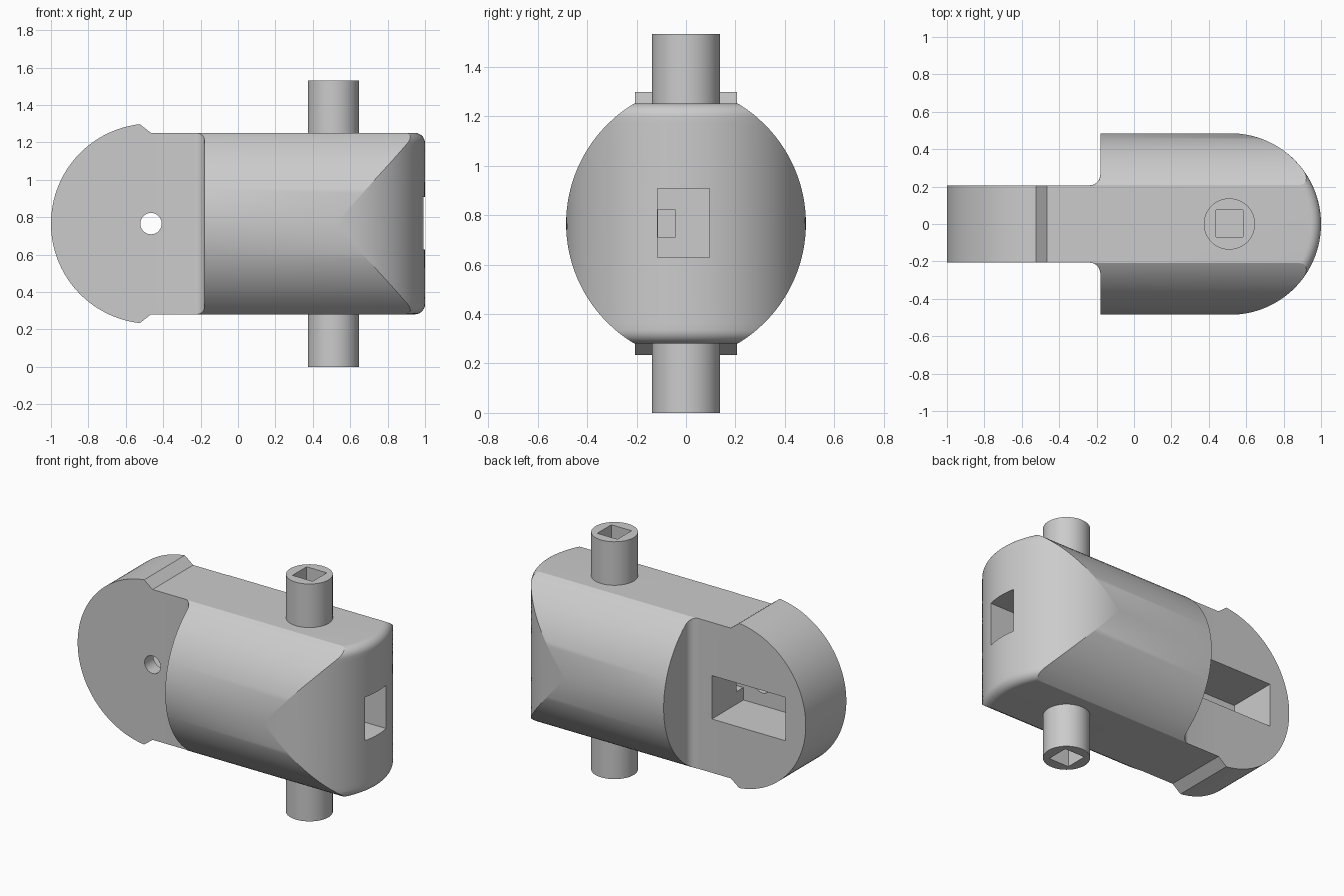
import bpy, bmesh
from math import sin, cos, acos, sqrt, pi, radians, asin

if "Cube" in bpy.data.objects:
    bpy.data.objects.remove(bpy.data.objects["Cube"], do_unlink=True)

MID = 0.766        # height of the long axis
HALF = 0.485       # half height of the body
TANG = 0.207       # half thickness of the hinge tang
JOIN = -0.465      # hinge axis, where tang disc meets body
SHOULDER = -0.18
FILLET = 0.055
NOSE_X = 0.515     # axis of the rounded nose
DISC = 0.535

grey = bpy.data.materials.new("light_grey")
grey.use_nodes = True
grey.diffuse_color = (0.6, 0.6, 0.6, 1)
grey.node_tree.nodes["Principled BSDF"].inputs["Base Color"].default_value = (0.6, 0.6, 0.6, 1)


def make(name, bm):
    bmesh.ops.recalc_face_normals(bm, faces=bm.faces)
    mesh = bpy.data.meshes.new(name)
    bm.to_mesh(mesh)
    bm.free()
    mesh.materials.append(grey)
    obj = bpy.data.objects.new(name, mesh)
    bpy.context.collection.objects.link(obj)
    return obj


def loft(name, rings):
    """Skin a stack of closed rings and cap both ends."""
    bm = bmesh.new()
    rows = [[bm.verts.new(p) for p in ring] for ring in rings]
    n = len(rows[0])
    for a, b in zip(rows, rows[1:]):
        for i in range(n):
            j = (i + 1) % n
            bm.faces.new((a[i], a[j], b[j], b[i]))
    bm.faces.new(rows[0])
    bm.faces.new(rows[-1])
    bmesh.ops.remove_doubles(bm, verts=bm.verts, dist=1e-5)
    return make(name, bm)


def box(name, x, y, z):
    corners = [(x[0], y[0]), (x[1], y[0]), (x[1], y[1]), (x[0], y[1])]
    return loft(name, [[(px, py, pz) for px, py in corners] for pz in z])


def circle(radius, n):
    return [(radius * cos(2 * pi * i / n), radius * sin(2 * pi * i / n)) for i in range(n)]


def cut(obj, cutters):
    bpy.context.view_layer.objects.active = obj
    for c in cutters:
        mod = obj.modifiers.new(c.name, 'BOOLEAN')
        mod.operation = 'DIFFERENCE'
        mod.solver = 'EXACT'
        mod.object = c
        bpy.ops.object.modifier_apply(modifier=mod.name)


def plan_ring(h):
    """Horizontal outline of the body at height h from its axis."""
    width = sqrt(0.565 ** 2 - h * h) - 0.08
    d = max(0, abs(h) - (HALF - FILLET))
    r = HALF - FILLET + sqrt(max(0, FILLET ** 2 - d * d))
    # straight tang side, then concave shoulder fillet
    pts = [(JOIN, TANG)]
    fy = TANG + FILLET
    end = acos(min(1, max(0, (fy - width) / FILLET)))
    for i in range(9):
        a = end * i / 8
        pts.append((SHOULDER - FILLET + FILLET * sin(a), fy - FILLET * cos(a)))
    pts.append((pts[-1][0], width))
    # rounded nose
    for i in range(25):
        y = width * cos(pi / 2 * i / 24)
        pts.append((NOSE_X + sqrt(max(0, r * r - y * y)), y))
    pts += [(x, -y) for x, y in reversed(pts[:-1])]
    return [(x, y, MID + h) for x, y in pts]


# Main body: domed sides, round nose, softened nose rim
side = HALF - FILLET
upper = [side * i / 16 for i in range(17)]
upper += [side + FILLET * sin(pi / 2 * i / 7) for i in range(1, 8)]
levels = [-h for h in reversed(upper[1:])] + upper
body = loft("main_body", [plan_ring(h) for h in levels])

# Hinge tang: disc with a sloped stop lip above and below
lip = asin(0.06 / DISC)
profile = [(JOIN, HALF)]
for i in range(65):
    a = pi / 2 + lip + (pi - 2 * lip) * i / 64
    profile.append((JOIN + DISC * cos(a), DISC * sin(a)))
profile.append((JOIN, -HALF))
tang = loft("hinge_tang", [[(x, y, MID + z) for x, z in profile] for y in (-TANG, TANG)])

# Cutters for the side pocket, hinge hole, nose window and wire channel
slot_z = (MID - 0.138, MID + 0.142)
pocket = box("pocket_cutter", (-0.855, -0.33), (-0.115, 0.4), slot_z)
window = box("window_cutter", (0.68, 1.1), (-0.115, 0.095), slot_z)
channel = box("channel_cutter", (-0.4, 0.75), (-0.113, -0.045), (MID - 0.057, MID + 0.057))
hole = loft("hole_cutter", [[(JOIN + x, y, MID + z) for x, z in circle(0.057, 40)]
                            for y in (-0.4, -0.05)])
cut(tang, [pocket, hole])
cut(body, [pocket, hole, window, channel])

# Open the hidden joint between tang and body
for obj in (tang, body):
    bm = bmesh.new()
    bm.from_mesh(obj.data)
    hidden = [f for f in bm.faces if all(abs(v.co.x - JOIN) < 1e-4 for v in f.verts)]
    bmesh.ops.delete(bm, geom=hidden, context='FACES')
    bm.to_mesh(obj.data)
    bm.free()

# Pivot shafts with square sockets
parts = [body, tang]
cutters = [pocket, window, channel, hole]
for name, s in (("upper_shaft", 1), ("lower_shaft", -1)):
    shaft = loft(name, [[(0.51 + x, y, MID + s * h) for x, y in circle(0.137, 64)]
                        for h in (HALF - 0.01, MID)])
    socket = box(name + "_socket_cutter", (0.438, 0.582), (-0.07, 0.074),
                 sorted((MID + s * (MID - 0.25), MID + s * (MID + 0.1))))
    cut(shaft, [socket])
    parts.append(shaft)
    cutters.append(socket)

for c in cutters:
    bpy.data.objects.remove(c, do_unlink=True)

# Smooth curved faces, keep edges sharp
bpy.ops.object.select_all(action='DESELECT')
for p in parts:
    p.select_set(True)
bpy.context.view_layer.objects.active = body
bpy.ops.object.shade_smooth_by_angle(angle=radians(25))
